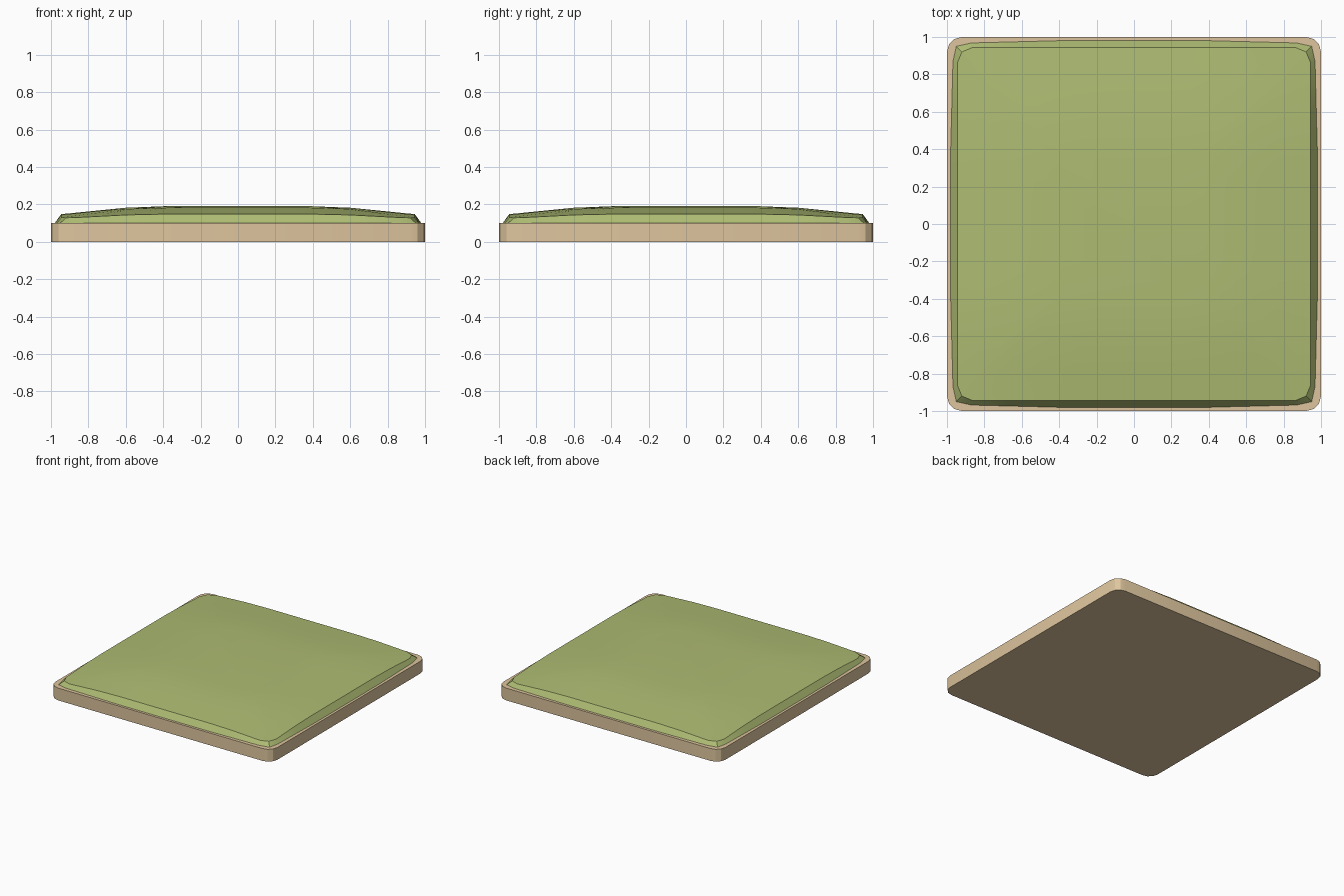
import bpy, bmesh, math

if "Cube" in bpy.data.objects:
    bpy.data.objects.remove(bpy.data.objects["Cube"])


def material(name, color):
    m = bpy.data.materials.new(name)
    m.diffuse_color = color
    m.use_nodes = True
    m.node_tree.nodes["Principled BSDF"].inputs["Base Color"].default_value = m.diffuse_color
    return m


def finish(bm, name, mat, angle):
    bmesh.ops.recalc_face_normals(bm, faces=bm.faces)
    me = bpy.data.meshes.new(name)
    bm.to_mesh(me)
    bm.free()
    me.materials.append(mat)
    ob = bpy.data.objects.new(name, me)
    bpy.context.collection.objects.link(ob)
    bpy.ops.object.select_all(action='DESELECT')
    ob.select_set(True)
    bpy.context.view_layer.objects.active = ob
    bpy.ops.object.shade_smooth_by_angle(angle=math.radians(angle))
    return ob


def four_fold(side):
    """Repeat one side of points around the four sides of the tile."""
    pts, ring = list(side), []
    for _ in range(4):
        ring += pts
        pts = [(-y, x) for x, y in pts]
    return ring


def bridge(bm, a, b):
    n = len(a)
    for i in range(n):
        bm.faces.new((a[i], a[(i + 1) % n], b[(i + 1) % n], b[i]))


# Sandy base slab with rounded corners
R = 0.08
arc = [(1 - R + R * math.cos(math.radians(t)), 1 - R + R * math.sin(math.radians(t)))
       for t in (0, 30, 60, 90)]
outline = four_fold(arc)
bm = bmesh.new()
low, high = [[bm.verts.new((x, y, z)) for x, y in outline] for z in (0, 0.1)]
bm.faces.new(low)
bm.faces.new(high)
bridge(bm, low, high)
finish(bm, "base_slab", material("sand", (0.73, 0.56, 0.34, 1)), 25)


# Gently domed grass cap with a sloped skirt
PROFILE = [(0, 1), (0.4, 1), (0.6, 0.91), (0.945, 0.53), (1, 0.47)]


def falloff(v):
    v = abs(v)
    for (x0, h0), (x1, h1) in zip(PROFILE, PROFILE[1:]):
        if v <= x1:
            return h0 + (h1 - h0) * (v - x0) / (x1 - x0)
    return PROFILE[-1][1]


def height(x, y):
    return 0.1 + 0.09 * falloff(x) * falloff(y)


steps = (-0.86, -0.6, -0.4, -0.2, 0, 0.2, 0.4, 0.6, 0.86)
rim = four_fold([(0.945, y) for y in steps] + [(0.92, 0.92)])
foot = four_fold([(0.98 - 0.012 * max(0, abs(y) - 0.4) / 0.46, y * 1.01) for y in steps]
                 + [(0.95, 0.95)])
bm = bmesh.new()
previous = [bm.verts.new((x, y, 0.1)) for x, y in foot]
for s in (1, 0.82, 0.635, 0.42):
    ring = [bm.verts.new((x * s, y * s, height(x * s, y * s))) for x, y in rim]
    bridge(bm, previous, ring)
    previous = ring
bm.faces.new(previous)
finish(bm, "grass_cap", material("grass", (0.42, 0.5, 0.17, 1)), 30)
